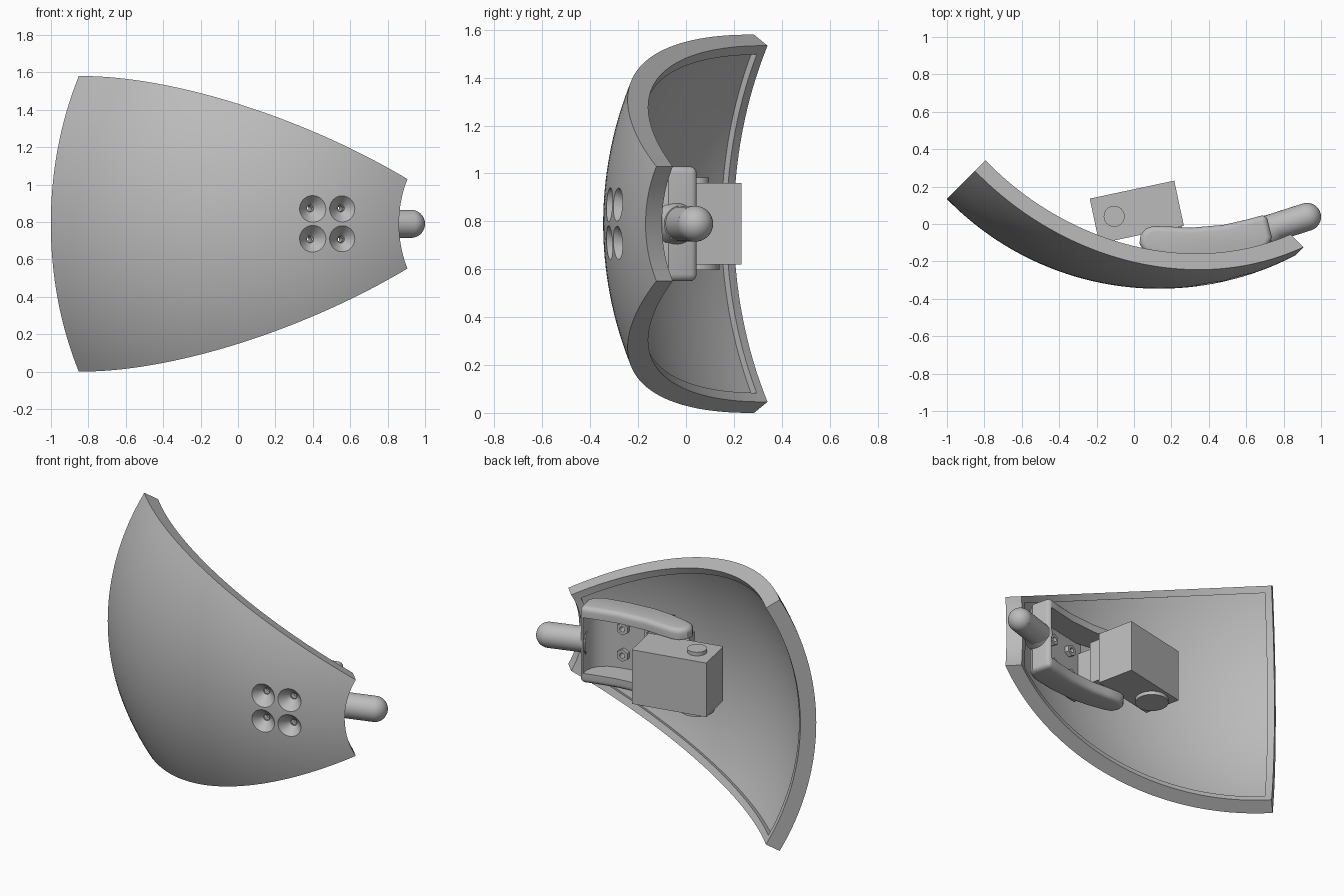
import bpy, bmesh, math
from mathutils import Vector, Matrix

if "Cube" in bpy.data.objects:
    bpy.data.objects.remove(bpy.data.objects["Cube"])

grey = bpy.data.materials.new("mid grey")
grey.use_nodes = True
COLOUR = (0.5, 0.5, 0.5, 1)
grey.diffuse_color = COLOUR
grey.node_tree.nodes["Principled BSDF"].inputs["Base Color"].default_value = COLOUR

MID = 0.79
# Tilted frame of the bracket: local x along the shell, local y inward
FRAME = Matrix.Translation((0.47, -0.303, MID)) @ Matrix.Rotation(math.radians(12), 4, 'Z')


def make(name, bm, matrix=None):
    bmesh.ops.recalc_face_normals(bm, faces=bm.faces)
    mesh = bpy.data.meshes.new(name)
    bm.to_mesh(mesh)
    bm.free()
    mesh.materials.append(grey)
    ob = bpy.data.objects.new(name, mesh)
    bpy.context.collection.objects.link(ob)
    if matrix:
        ob.matrix_world = matrix
    return ob


def activate(ob):
    bpy.ops.object.select_all(action='DESELECT')
    ob.select_set(True)
    bpy.context.view_layer.objects.active = ob


def bevel(ob, width):
    m = ob.modifiers.new("round", 'BEVEL')
    m.width, m.segments, m.limit_method = width, 4, 'ANGLE'
    m.angle_limit = math.radians(50)
    activate(ob)
    bpy.ops.object.modifier_apply(modifier=m.name)


def cut(ob, cutter):
    m = ob.modifiers.new("cut", 'BOOLEAN')
    m.operation, m.solver, m.object = 'DIFFERENCE', 'EXACT', cutter
    activate(ob)
    bpy.ops.object.modifier_apply(modifier=m.name)


def smooth(ob):
    activate(ob)
    bpy.ops.object.shade_smooth_by_angle(angle=math.radians(30))


# --- Spherical shell sector, turned about a diagonal axis ---
CENTRE = Vector((0.134, 1.234, MID))
AXIS = Vector((1, -1, 0)).normalized()
OUT = Vector((-1, -1, 0)).normalized()
UP = Vector((0, 0, 1))


def sector(name, r_out, r_in, start, end_radius, inset):
    """Solid between two spheres, within 30 degrees either side of the middle."""
    rows, cols = 40, 32
    bm = bmesh.new()
    grids = []
    for r in (r_out, r_in):
        first, last = math.asin(start / r), math.acos(end_radius / r)
        grid = []
        for i in range(rows + 1):
            lat = first + (last - first) * i / rows
            a, rho = r * math.sin(lat), r * math.cos(lat)
            limit = math.radians(30) - math.asin(inset / rho)
            row = []
            for j in range(cols + 1):
                lon = limit * (2 * j / cols - 1)
                p = CENTRE + AXIS * a + (OUT * math.cos(lon) + UP * math.sin(lon)) * rho
                row.append(bm.verts.new(p))
            grid.append(row)
        grids.append(grid)
    o, n = grids
    for i in range(rows):
        for j in range(cols):
            for g in grids:
                bm.faces.new((g[i][j], g[i + 1][j], g[i + 1][j + 1], g[i][j + 1]))
        for j in (0, cols):
            bm.faces.new((o[i][j], o[i + 1][j], n[i + 1][j], n[i][j]))
    for j in range(cols):
        for i in (0, rows):
            bm.faces.new((o[i][j], o[i][j + 1], n[i][j + 1], n[i][j]))
    return make(name, bm)


shell = sector("curved_shell", 1.58, 1.488, -0.025, 0.478, 0)
recess = sector("recess_cutter", 1.518, 1.42, 0.018, 0.518, 0.043)
cut(shell, recess)


# --- Helpers for parts in the bracket frame ---
def slab(name, outline, half):
    bm = bmesh.new()
    face = bm.faces.new([bm.verts.new((x, y, -half)) for x, y in outline])
    top = bmesh.ops.extrude_face_region(bm, geom=[face])["geom"]
    bmesh.ops.translate(bm, vec=(0, 0, 2 * half),
                        verts=[v for v in top if isinstance(v, bmesh.types.BMVert)])
    return make(name, bm, FRAME)


def block(name, x0, x1, y0, y1, half):
    return slab(name, [(x0, y0), (x1, y0), (x1, y1), (x0, y1)], half)


def rod(name, a, b, r1, r2, sides=32, matrix=FRAME):
    a, b = Vector(a), Vector(b)
    turn = (b - a).to_track_quat('Z', 'Y').to_matrix().to_4x4()
    bm = bmesh.new()
    bmesh.ops.create_cone(bm, cap_ends=True, segments=sides, radius1=r1, radius2=r2,
                          depth=(b - a).length,
                          matrix=Matrix.Translation((a + b) / 2) @ turn)
    return make(name, bm, matrix)


# --- Bracket: one rounded body hollowed into two arms and a curved end wall ---
bracket = slab("bracket", [
    (0.305, 0.298), (0.2, 0.292), (0.07, 0.29), (-0.107, 0.312), (-0.22, 0.343),
    (-0.3, 0.362), (-0.34, 0.357), (-0.375, 0.33), (-0.39, 0.285), (-0.375, 0.24),
    (-0.33, 0.21), (-0.22, 0.165), (-0.1, 0.13), (0.08, 0.11), (0.22, 0.11),
    (0.28, 0.13), (0.31, 0.17)], 0.24)
bevel(bracket, 0.03)
pocket = slab("pocket_cutter", [
    (-0.5, 0.145), (0.13, 0.145), (0.19, 0.153), (0.235, 0.175), (0.265, 0.21),
    (0.28, 0.25), (0.285, 0.4), (-0.5, 0.4)], 0.175)
cut(bracket, pocket)
floor = block("bracket_floor", -0.2, 0.2, 0.09, 0.144, 0.19)

# --- Countersunk bolt holes with hexagonal nuts behind ---
cutters = [recess, pocket]
for x in (-0.075, 0.093):
    for z in (-0.083, 0.083):
        sink = rod("sink_cutter", (x, -0.02, z), (x, 0.055, z), 0.088, 0.02)
        drill = rod("drill_cutter", (x, -0.1, z), (x, 0.3, z), 0.016, 0.016, 20)
        nut = rod("hex_nut", (x, 0.14, z), (x, 0.172, z), 0.038, 0.038, 6)
        cut(shell, sink)
        for ob in (shell, floor, bracket, nut):
            cut(ob, drill)
        cutters += [sink, drill]
for c in cutters:
    bpy.data.objects.remove(c)

# --- Motor box with pivot discs and a stepped mount ---
block("motor_box", -0.6, -0.138, 0.33, 0.576, 0.17)
block("motor_mount_wide", -0.36, -0.15, 0.25, 0.33, 0.14)
block("motor_mount_narrow", -0.32, -0.17, 0.09, 0.25, 0.11)
small_disc = rod("upper_pivot_disc", (-0.492, 0.456, 0.15), (-0.492, 0.456, 0.193), 0.056, 0.056)
large_disc = rod("lower_pivot_disc", (-0.492, 0.456, -0.193), (-0.492, 0.456, -0.15), 0.1, 0.1)

# --- Peg with a domed tip and a boss at its root ---
base, tip = Vector((0.7, -0.034, MID)), Vector((0.925, 0.038, MID))
peg = rod("peg", base, tip, 0.075, 0.075, 32, Matrix())
bm = bmesh.new()
bmesh.ops.create_uvsphere(bm, u_segments=32, v_segments=24, radius=0.075)
dome = make("peg_tip", bm, Matrix.Translation(tip))
boss = rod("peg_boss", (0.29, 0.205, 0), (0.34, 0.215, 0), 0.092, 0.075)

for ob in (shell, bracket, small_disc, large_disc, peg, dome, boss):
    smooth(ob)
